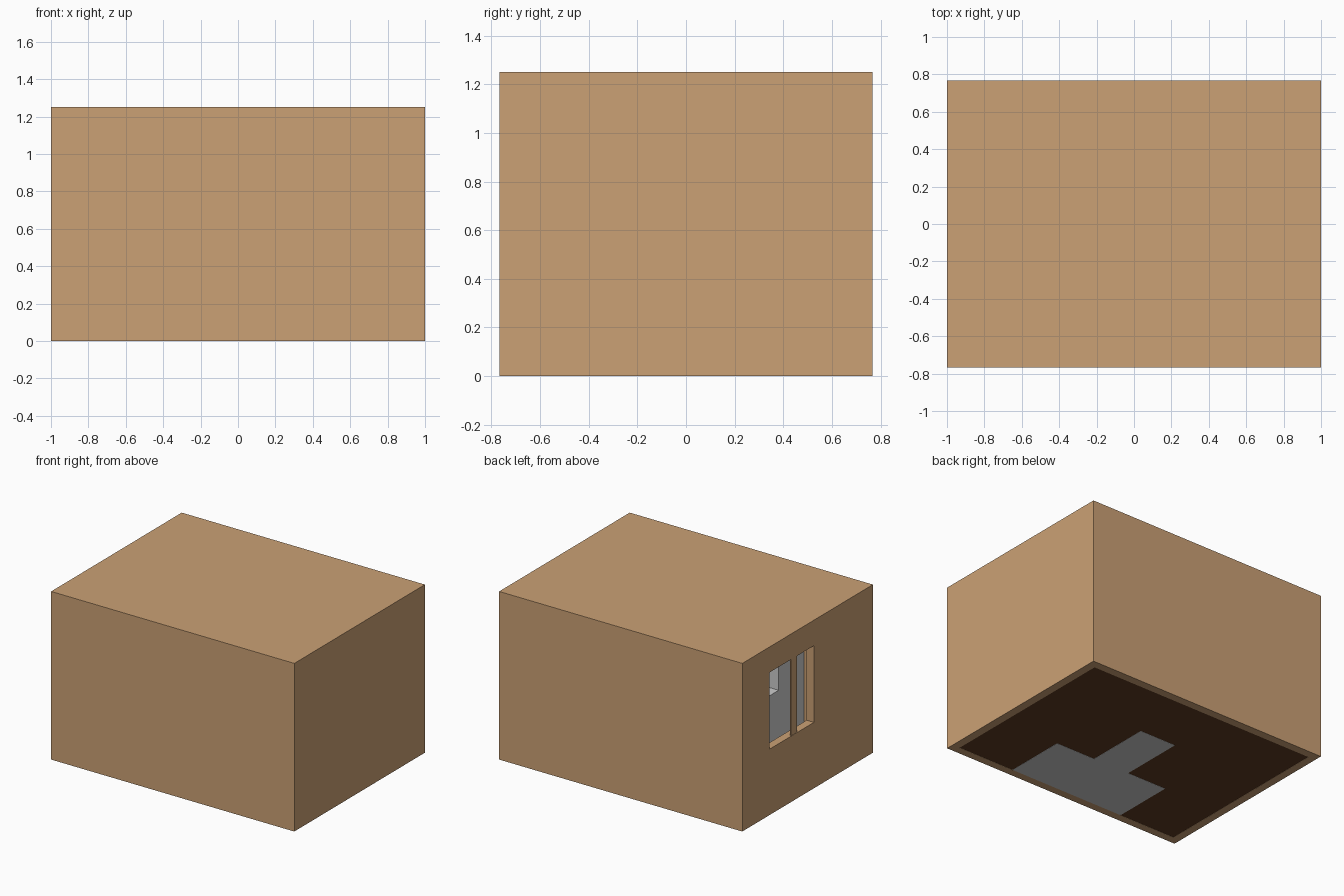
import bpy

if "Cube" in bpy.data.objects:
    bpy.data.objects.remove(bpy.data.objects["Cube"])

# Overall room dimensions
X, Y, H, T = 1.0, 0.767, 1.25, 0.06


def paint(name, rgb):
    m = bpy.data.materials.new(name)
    m.diffuse_color = (*rgb, 1)
    m.use_nodes = True
    m.node_tree.nodes["Principled BSDF"].inputs["Base Color"].default_value = m.diffuse_color
    return m


def box(name, lo, hi, mat=None):
    """Axis-aligned box between two corners."""
    bpy.ops.mesh.primitive_cube_add(size=1, location=[(a + b) / 2 for a, b in zip(lo, hi)])
    ob = bpy.context.object
    ob.name = name
    ob.scale = [b - a for a, b in zip(lo, hi)]
    bpy.ops.object.transform_apply(location=False, rotation=False, scale=True)
    if mat:
        ob.data.materials.append(mat)
    return ob


def cut(target, cutter):
    mod = target.modifiers.new("cut_" + cutter.name, 'BOOLEAN')
    mod.operation = 'DIFFERENCE'
    mod.solver = 'EXACT'
    mod.object = cutter
    cutter.hide_render = True
    cutter.display_type = 'WIRE'
    cutter.hide_set(True)


wall = paint("tan_wall", (0.597, 0.356, 0.178))
wood = paint("dark_wood", (0.11, 0.044, 0.017))

# Hollow room shell with a window in the left wall
shell = box("room_shell", (-X, -Y, 0), (X, Y, H), wall)
cut(shell, box("room_hollow", (-X + T, -Y + T, -0.2), (X - T, Y - T, H - T)))
cut(shell, box("window_hole", (-X - 0.1, -0.075, 0.49), (-X + 0.1, 0.45, 1.06)))

# Thin upright dividing the window
box("window_mullion", (-X + 0.002, 0.12, 0.49), (-X + 0.012, 0.19, 1.06), wall)

# Dark floor, flush with the wall bottoms
box("floor", (-X + T, -Y + T, 0.001), (X - T, Y - T, 0.03), wood)

# Grey furniture against the front wall, reaching the underside of the floor
front = -Y + T
box("cabinet_base", (-0.475, front, 0), (0.475, -0.24, 0.46))
box("cabinet_top", (-0.475, front, 0.46), (0.475, -0.41, 0.75))

# Grey seat in the middle of the room
box("bench", (-0.15, -0.24, 0), (0.15, 0.25, 0.2))
